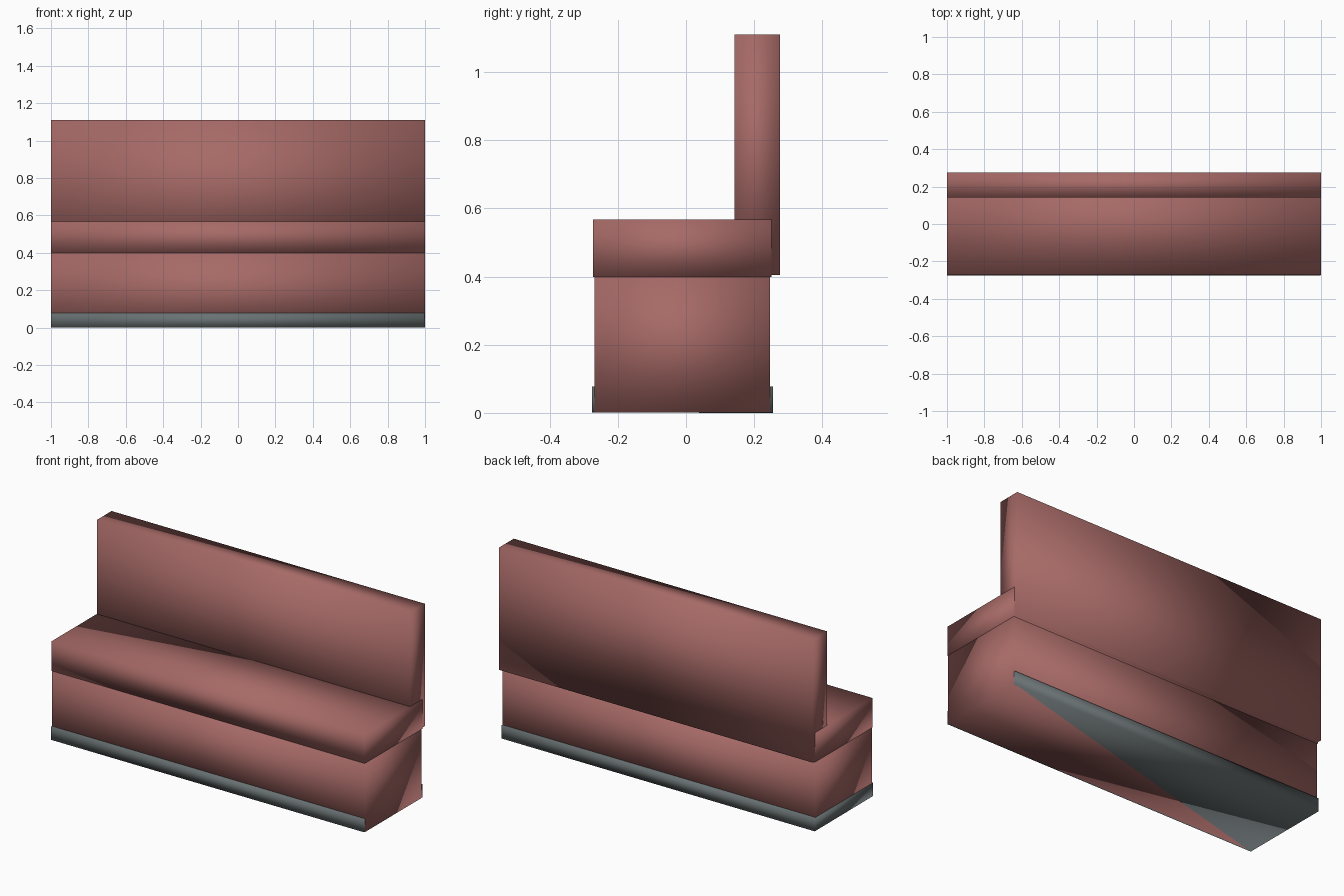
import bpy
import bmesh

cube = bpy.data.objects.get("Cube")
if cube:
    bpy.data.objects.remove(cube, do_unlink=True)


def make_material(name, rgb):
    mat = bpy.data.materials.new(name)
    mat.use_nodes = True
    mat.diffuse_color = (*rgb, 1)
    bsdf = mat.node_tree.nodes["Principled BSDF"]
    bsdf.inputs["Base Color"].default_value = (*rgb, 1)
    bsdf.inputs["Roughness"].default_value = 0.7
    return mat


def make_box(name, x, y, z, mat, bottom_tilt=0.0):
    """Smooth-shaded box from (min, max) ranges; the underside may tilt slightly."""
    bm = bmesh.new()
    bmesh.ops.create_cube(bm, size=1)
    for v in bm.verts:
        right, back, top = (c > 0 for c in v.co)
        v.co = (x[right], y[back], z[top])
        if not top:
            v.co.z += bottom_tilt * (right + (not back))
    for f in bm.faces:
        f.smooth = True
    mesh = bpy.data.meshes.new(name)
    bm.to_mesh(mesh)
    bm.free()
    mesh.materials.append(mat)
    obj = bpy.data.objects.new(name, mesh)
    bpy.context.collection.objects.link(obj)
    return obj


upholstery = make_material("dusty red upholstery", (0.38, 0.142, 0.133))
plinth_grey = make_material("slate grey plinth", (0.141, 0.165, 0.17))

# Upholstered bench: base, seat cushion and upright back
make_box("bench_base", (-0.999, 0.999), (-0.268, 0.247), (0.001, 0.40), upholstery)
make_box("seat_cushion", (-1, 1), (-0.273, 0.251), (0.398, 0.567), upholstery)
make_box("backrest", (-0.999, 0.999), (0.142, 0.275), (0.404, 1.11), upholstery)

# Kick plinth around the foot, with its underside meeting the base diagonally
make_box("kick_plinth", (-1, 0.998), (-0.276, 0.255), (0, 0.077), plinth_grey, 0.001)
